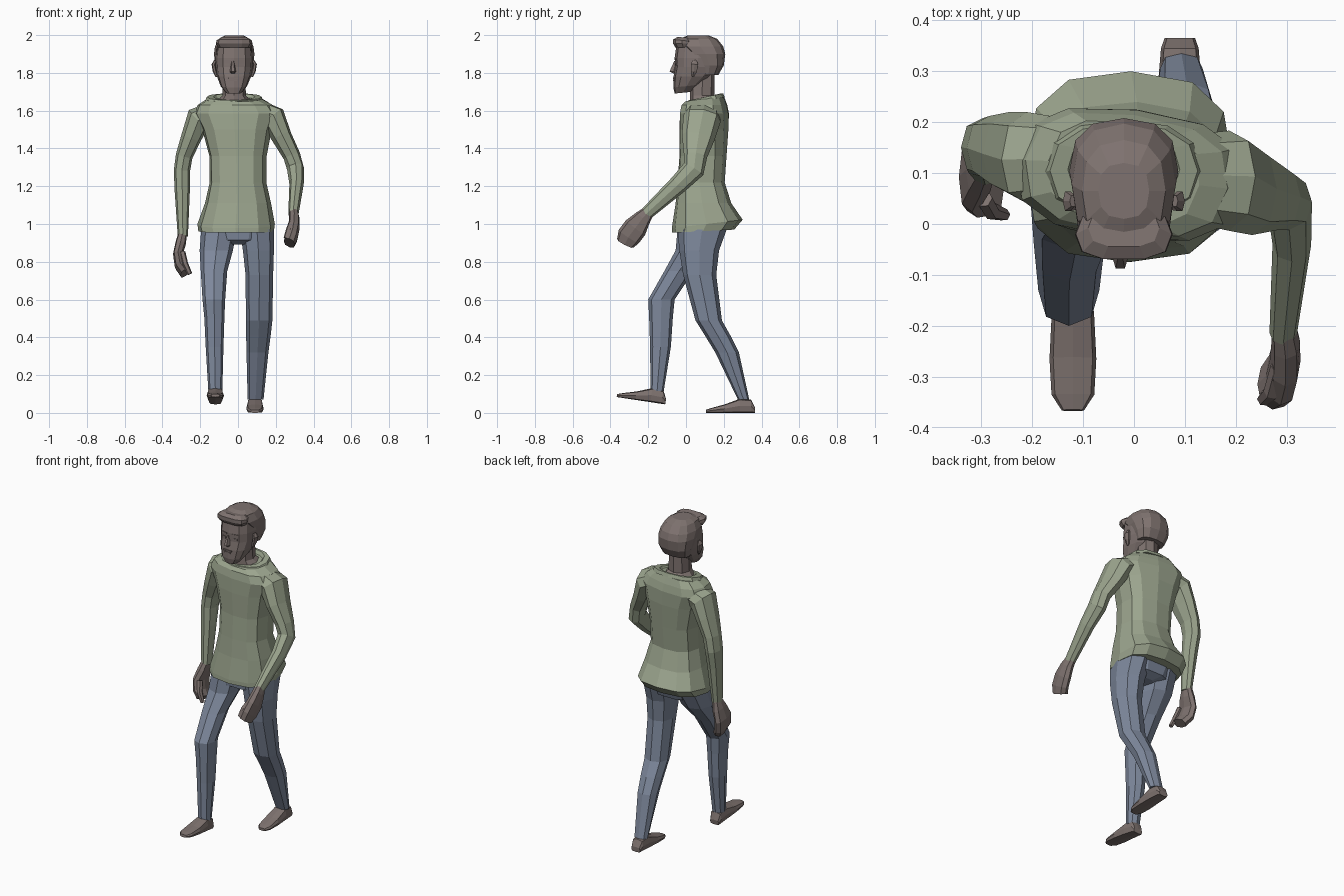
import bpy
import bmesh
from math import sin, cos, pi, copysign
from mathutils import Vector, Matrix

default = bpy.data.objects.get("Cube")
if default:
    bpy.data.objects.remove(default, do_unlink=True)


def material(name, colour):
    mat = bpy.data.materials.new(name)
    mat.use_nodes = True
    rgba = (*colour, 1)
    mat.diffuse_color = rgba
    shader = next(n for n in mat.node_tree.nodes if n.type == "BSDF_PRINCIPLED")
    shader.inputs["Base Color"].default_value = rgba
    shader.inputs["Roughness"].default_value = .9
    return mat


skin = material("warm grey brown", (.21, .17, .16))
green = material("sage green", (.33, .375, .27))
denim = material("dusty blue", (.21, .25, .335))


def rounded(value, power):
    return copysign(abs(value) ** power, value)


def section(centre, across, deep, half_width, half_depth, sides, power):
    """One closed cross-section; a lower power gives a boxier outline."""
    points = []
    for i in range(sides):
        angle = 2 * pi * i / sides
        points.append(centre
                      + across * half_width * rounded(cos(angle), power)
                      + deep * half_depth * rounded(sin(angle), power))
    return points


def skin_sections(name, sections, mat):
    """Bridge the cross-sections with quads and close both ends."""
    bm = bmesh.new()
    loops = [[bm.verts.new(p) for p in points] for points in sections]
    for low, high in zip(loops, loops[1:]):
        for i in range(len(low)):
            j = (i + 1) % len(low)
            bm.faces.new((low[i], low[j], high[j], high[i]))
    bm.faces.new(loops[0][::-1])
    bm.faces.new(loops[-1])
    bmesh.ops.recalc_face_normals(bm, faces=bm.faces)
    mesh = bpy.data.meshes.new(name)
    bm.to_mesh(mesh)
    bm.free()
    mesh.materials.append(mat)
    bpy.context.collection.objects.link(bpy.data.objects.new(name, mesh))


def stack(name, rings, mat, sides=8, power=.85, yaw=0):
    """Level rings: x, y front, y back, z, half width, optional rise to the back.
    The yaw grows from the first ring to the last."""
    sections = []
    for k, (x, front, back, z, half, *rise) in enumerate(rings):
        turn = Matrix.Rotation(yaw * k / (len(rings) - 1), 3, "Z")
        deep = turn @ Vector((0, 1, rise[0] if rise else 0))
        centre = Vector((x, (front + back) / 2, z))
        sections.append(section(centre, turn @ Vector((1, 0, 0)), deep, half,
                                (back - front) / 2, sides, power))
    skin_sections(name, sections, mat)


def limb(name, path, mat, sides=8, power=.9):
    """Rings square to a path: x, y, z, half width, half depth."""
    points = [Vector(p[:3]) for p in path]
    sections = []
    for k, p in enumerate(path):
        along = points[min(k + 1, len(path) - 1)] - points[max(k - 1, 0)]
        along.normalize()
        across = Vector((1, 0, 0))
        across = (across - along * across.dot(along)).normalized()
        sections.append(section(points[k], across, along.cross(across),
                                p[3], p[4], sides, power))
    skin_sections(name, sections, mat)


def plate(name, size, place, mat, turn=0):
    """Thin flat detail."""
    bm = bmesh.new()
    bmesh.ops.create_cube(bm, size=1)
    mesh = bpy.data.meshes.new(name)
    bmesh.ops.transform(bm, verts=bm.verts, matrix=Matrix.Translation(place)
                        @ Matrix.Rotation(turn, 4, "Z") @ Matrix.Diagonal((*size, 1)))
    bm.to_mesh(mesh)
    bm.free()
    mesh.materials.append(mat)
    bpy.context.collection.objects.link(bpy.data.objects.new(name, mesh))


def shoe(name, x, heel_y, z, pitch):
    """Wedge-shaped shoe pointing to the front, toe raised by the pitch."""
    profile = [(0, .03, .03), (.02, .037, .07), (.08, .042, .075),
               (.16, .046, .045), (.23, .042, .026), (.26, .022, .016)]
    tilt = Matrix.Rotation(-pitch, 3, "X")
    sections = []
    for reach, half, height in profile:
        centre = Vector((x, heel_y, z)) + tilt @ Vector((0, -reach, height / 2))
        sections.append(section(centre, Vector((1, 0, 0)), tilt @ Vector((0, 0, 1)),
                                half, height / 2, 8, .5))
    skin_sections(name, sections, skin)


# Jumper body, flared at the hem and turned slightly at the shoulders
stack("jumper_body", [
    (-.01, -.075, .255, .962, .20, .05),
    (-.01, -.075, .30, 1.0, .205, .12),
    (0, -.055, .24, 1.11, .175),
    (0, -.045, .205, 1.22, .15),
    (0, -.035, .215, 1.36, .152),
    (-.005, -.035, .225, 1.5, .185),
    (-.01, -.03, .225, 1.585, .225),
    (-.015, -.02, .215, 1.63, .20),
    (-.02, .0, .20, 1.66, .15, .12),
], green, sides=12, power=.75, yaw=-.16)

# Thin folded collar, higher at the nape
stack("collar", [
    (-.02, .0, .205, 1.65, .155, .2),
    (-.02, .012, .197, 1.673, .145, .2),
    (-.02, .03, .185, 1.674, .11, .22),
    (-.02, .045, .17, 1.65, .09, .2),
], green, sides=12, power=.85)

# Sleeves
limb("right_sleeve", [
    (-.12, .13, 1.59, .06, .075),
    (-.21, .13, 1.555, .07, .09),
    (-.247, .14, 1.46, .054, .08),
    (-.285, .15, 1.36, .045, .062),
    (-.297, .15, 1.28, .043, .058),
    (-.295, .135, 1.17, .04, .048),
    (-.292, .11, .935, .027, .034),
], green)
limb("left_sleeve", [
    (.1, .09, 1.6, .06, .085),
    (.187, .085, 1.56, .07, .1),
    (.232, .065, 1.46, .054, .088),
    (.285, .05, 1.36, .046, .062),
    (.305, .04, 1.29, .045, .06),
    (.31, -.04, 1.21, .038, .05),
    (.293, -.215, 1.05, .027, .034),
], green)

# Hands with thumbs
limb("right_hand", [
    (-.292, .115, .955, .022, .03),
    (-.303, .105, .9, .028, .052),
    (-.318, .092, .84, .026, .07),
    (-.308, .08, .78, .028, .07),
    (-.28, .065, .742, .03, .052),
], skin, power=.75)
limb("right_thumb", [
    (-.295, .05, .85, .017, .018),
    (-.28, .025, .79, .016, .017),
    (-.255, .018, .735, .013, .012),
], skin, sides=6)
limb("left_hand", [
    (.292, -.19, 1.075, .022, .028),
    (.298, -.23, 1.03, .028, .046),
    (.297, -.268, .98, .03, .064),
    (.288, -.302, .935, .03, .064),
    (.272, -.32, .9, .032, .05),
], skin, power=.75)
limb("left_thumb", [
    (.285, -.28, 1.01, .017, .018),
    (.27, -.33, .97, .016, .017),
    (.255, -.345, .925, .014, .013),
], skin, sides=6)

# Trousers
stack("trouser_seat", [
    (0, .01, .14, .892, .05),
    (0, -.035, .19, .915, .15),
    (0, -.045, .22, 1.0, .185),
], denim, sides=10)
stack("right_trouser_leg", [
    (-.1, -.045, .2, .97, .095),
    (-.115, -.055, .14, .86, .088),
    (-.127, -.115, .04, .75, .07),
    (-.128, -.2, -.06, .6, .06),
    (-.125, -.195, -.07, .5, .053),
    (-.124, -.19, -.08, .35, .047),
    (-.12, -.188, -.118, .115, .037),
], denim)
stack("left_trouser_leg", [
    (.1, -.045, .215, .97, .09),
    (.108, -.035, .175, .86, .082),
    (.113, -.015, .16, .73, .073),
    (.112, .05, .19, .49, .07),
    (.108, .1, .235, .41, .065),
    (.103, .155, .28, .32, .058),
    (.093, .275, .335, .07, .042),
], denim)

# Shoes
shoe("right_shoe", -.12, -.11, .045, .15)
shoe("left_shoe", .09, .365, 0, 0)

# Neck and head
stack("neck", [
    (-.02, .02, .18, 1.645, .1, .15),
    (-.02, .02, .15, 1.68, .062),
    (-.02, .025, .15, 1.79, .058),
], skin)
stack("head", [
    (-.022, -.06, .025, 1.695, .042, .1),
    (-.022, -.067, .075, 1.73, .07, .1),
    (-.021, -.066, .13, 1.78, .09),
    (-.02, -.058, .175, 1.83, .098),
    (-.02, -.06, .19, 1.88, .1),
    (-.02, -.05, .18, 1.95, .092),
], skin, sides=12, power=.75)

# Hair cap, with a front quiff rising from the hairline
stack("hair", [
    (-.02, .065, .172, 1.79, .085),
    (-.02, .05, .2, 1.84, .101),
    (-.02, .0, .208, 1.9, .107),
    (-.02, -.045, .197, 1.94, .102),
    (-.02, -.035, .165, 1.98, .082),
    (-.02, .01, .12, 1.998, .05),
], skin, sides=12, power=.8)
stack("quiff", [
    (-.02, -.058, .03, 1.935, .085),
    (-.02, -.07, .03, 1.955, .096),
    (-.02, -.07, .03, 1.972, .094, -.1),
    (-.02, -.045, .03, 1.987, .07, -.1),
], skin, sides=10, power=.7)

# Face: nose, ears, brows, eyes and mouth
stack("nose", [
    (-.027, -.07, -.04, 1.797, .012),
    (-.027, -.09, -.04, 1.808, .016),
    (-.027, -.064, -.04, 1.862, .007),
], skin, sides=6)
for side, label in ((-1, "right"), (1, "left")):
    limb(label + "_ear", [
        (-.02 + side * .094, .035, 1.78, .006, .008),
        (-.02 + side * .104, .042, 1.81, .01, .018),
        (-.02 + side * .11, .045, 1.845, .01, .022),
        (-.02 + side * .1, .045, 1.865, .007, .012),
    ], skin, sides=6)
    x = -.02 + side * .037
    plate(label + "_brow", (.04, .008, .008), (x, -.051, 1.872), skin, side * .21)
    plate(label + "_eye", (.026, .008, .012), (x, -.05, 1.845), skin, side * .21)
for label, z, width in (("upper_lip", 1.772, .055), ("lower_lip", 1.76, .04)):
    plate(label, (width, .009, .008), (-.026, -.064, z), skin)
